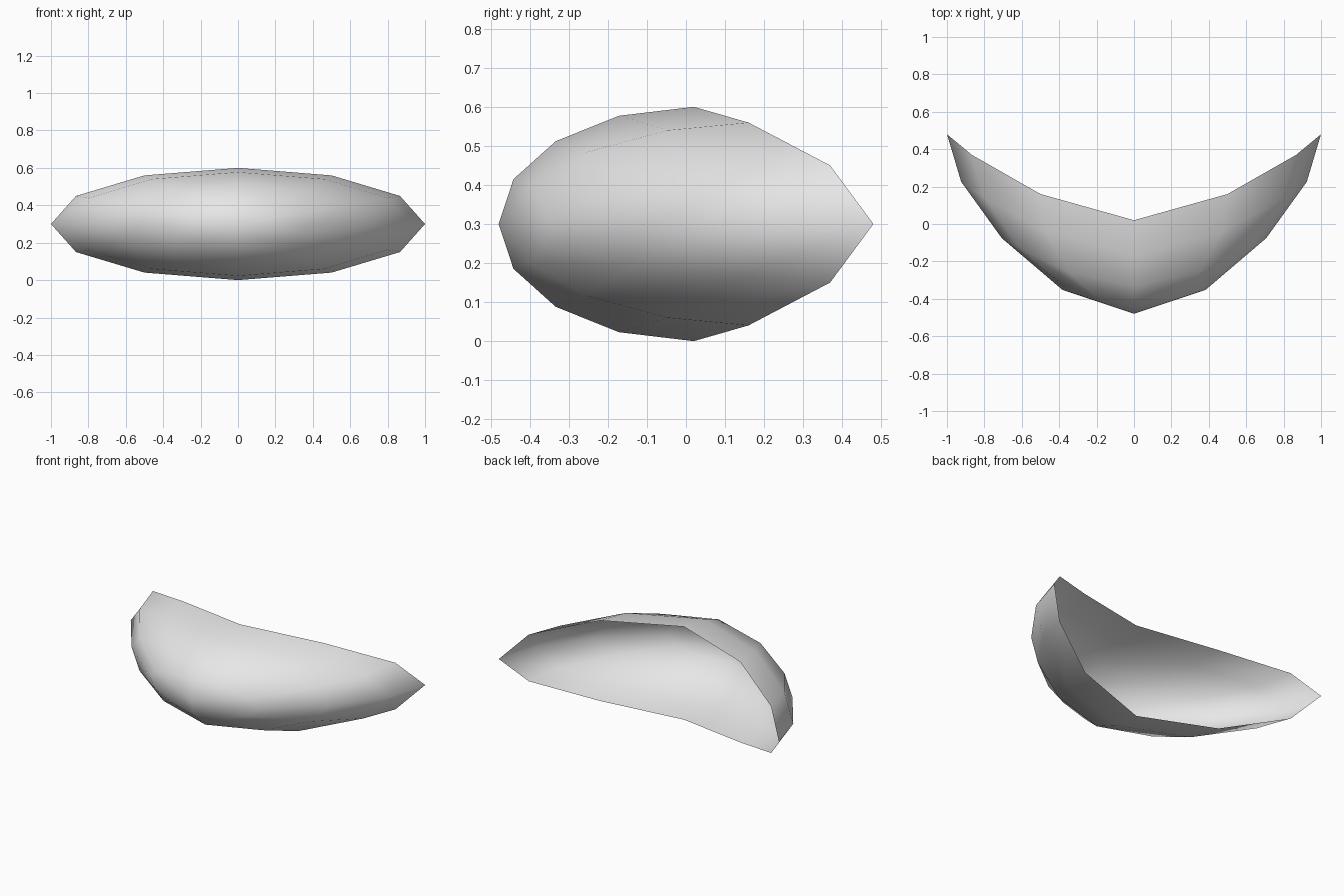
import bpy
import bmesh

cube = bpy.data.objects.get("Cube")
if cube:
    bpy.data.objects.remove(cube, do_unlink=True)

# Backward sweep of the shell: (distance from centre, offset in y)
SWEEP = [(0, 0.02), (0.36, 0.1), (0.5, 0.16), (0.707, 0.278), (0.866, 0.369), (1, 0.48)]


def sweep(x):
    x = min(abs(x), 1)
    for (x0, y0), (x1, y1) in zip(SWEEP, SWEEP[1:]):
        if x <= x1:
            return y0 + (y1 - y0) * (x - x0) / (x1 - x0)
    return SWEEP[-1][1]


# Light grey surface
grey = bpy.data.materials.new("light grey")
grey.use_nodes = True
colour = (0.8, 0.8, 0.8, 1)
grey.diffuse_color = colour
grey.node_tree.nodes["Principled BSDF"].inputs["Base Color"].default_value = colour

# Half sphere, open at the back
bm = bmesh.new()
bmesh.ops.create_uvsphere(bm, u_segments=12, v_segments=8, radius=1)
bmesh.ops.delete(bm, geom=[v for v in bm.verts if v.co.z < -0.01], context="VERTS")

# Turn the pole to the front, flatten, and sweep the ends back
for v in bm.verts:
    x, y, z = v.co
    v.co = (x, sweep(x) - 0.5 * z, 0.3 + 0.3 * y)
for f in bm.faces:
    f.smooth = True

mesh = bpy.data.meshes.new("curved_shell")
bm.to_mesh(mesh)
bm.free()
mesh.materials.append(grey)
shell = bpy.data.objects.new("curved_shell", mesh)
bpy.context.collection.objects.link(shell)
